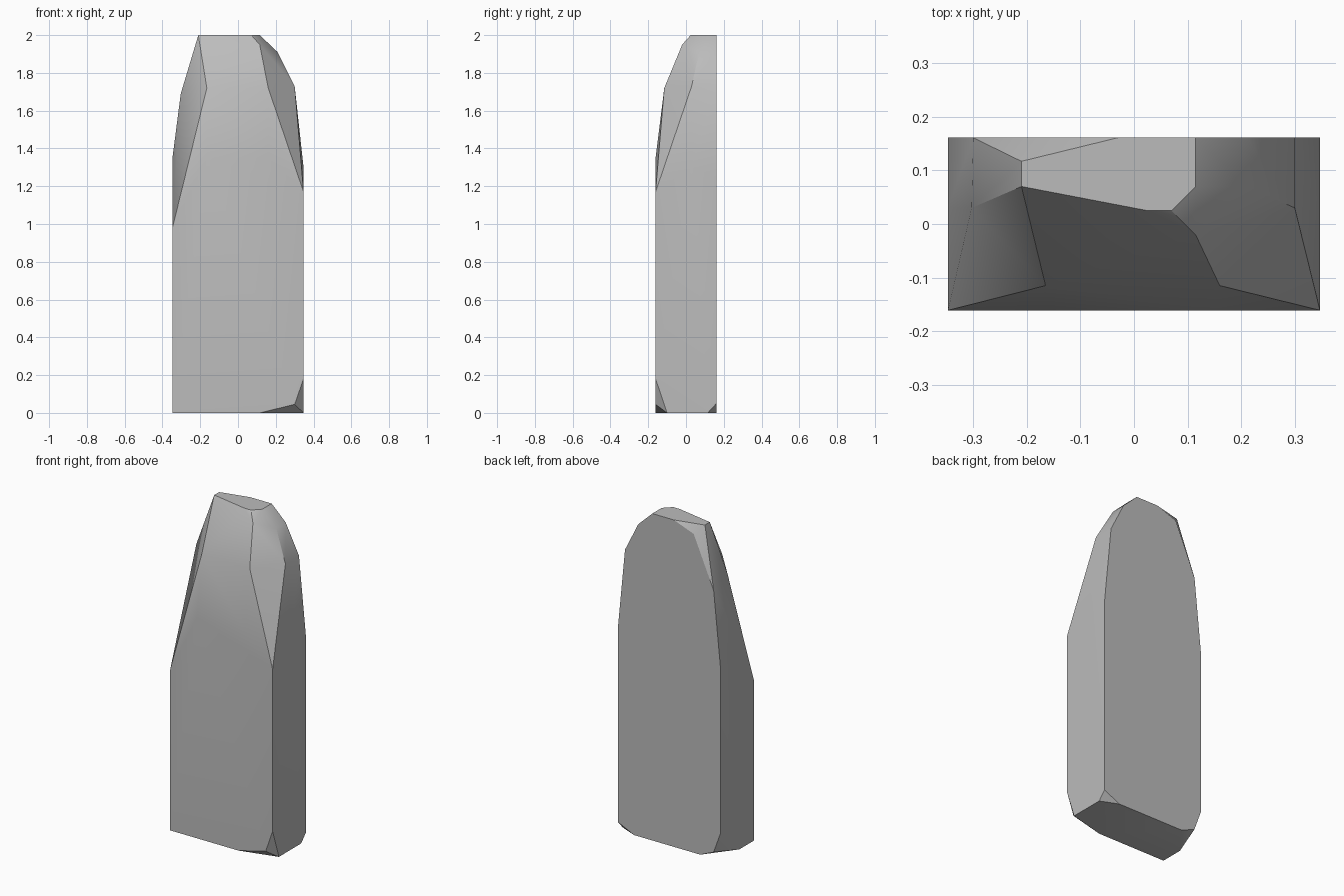
import bpy
import bmesh
from math import radians

default_cube = bpy.data.objects.get("Cube")
if default_cube:
    bpy.data.objects.remove(default_cube, do_unlink=True)

# Overall slab dimensions
SIDE, DEPTH, HEIGHT = 0.347, 0.161, 2.0


def stone_material():
    """Plain matte grey stone."""
    colour = (0.5, 0.5, 0.5, 1.0)
    material = bpy.data.materials.new("grey_stone")
    material.use_nodes = True
    material.diffuse_color = colour
    shader = material.node_tree.nodes["Principled BSDF"]
    shader.inputs["Base Color"].default_value = colour
    shader.inputs["Roughness"].default_value = 0.9
    return material


def chiselled_block(name, corners, material):
    """Wrap the corner points in one convex, faceted stone."""
    bm = bmesh.new()
    for corner in corners:
        bm.verts.new(corner)
    result = bmesh.ops.convex_hull(bm, input=bm.verts[:])
    spare = set(result["geom_interior"] + result["geom_unused"])
    spare_verts = [v for v in spare if isinstance(v, bmesh.types.BMVert)]
    bmesh.ops.delete(bm, geom=spare_verts, context="VERTS")
    bmesh.ops.dissolve_limit(bm, angle_limit=radians(0.5),
                             verts=bm.verts[:], edges=bm.edges[:])
    bmesh.ops.recalc_face_normals(bm, faces=bm.faces[:])
    mesh = bpy.data.meshes.new(name)
    bm.to_mesh(mesh)
    bm.free()
    mesh.materials.append(material)
    block = bpy.data.objects.new(name, mesh)
    bpy.context.collection.objects.link(block)
    return block


# Flat back, as an outline in x and z
back = [(x, DEPTH, z) for x, z in (
    (SIDE, 0.05), (SIDE, 1.25), (0.3, 1.73), (0.21, 1.91),
    (-0.165, 1.95), (-0.3, 1.64), (-SIDE, 1.17),
    (-SIDE, 0.17), (-0.3, 0.04))]

# Flat front, as an outline in x and z
front = [(x, -DEPTH, z) for x, z in (
    (-SIDE, 0.98), (-0.165, 1.35), (0.16, 1.35), (SIDE, 1.17),
    (SIDE, 0.18), (0.3, 0.045))]

# Small flat crown, as an outline in x and y
crown = [(x, y, HEIGHT) for x, y in (
    (-0.21, 0.07), (0.025, 0.025), (0.07, 0.025), (0.115, 0.07),
    (0.115, DEPTH), (-0.03, DEPTH), (-0.21, 0.117))]

# Worn shoulders between the crown and the sides
shoulders = [
    (-0.165, -0.115, 1.72), (0.16, -0.115, 1.72), (0.115, -0.02, 1.95),
    (0.3, 0.03, 1.73), (0.21, 0.07, 1.91),
    (-0.303, 0.03, 1.69), (-SIDE, 0.03, 1.35), (SIDE, 0.03, 1.3)]

# Base with chipped corners, as an outline in x and y
base = [(x, y, 0) for x, y in (
    (-SIDE, -DEPTH), (0.115, -DEPTH), (SIDE, -0.1), (SIDE, 0.115),
    (0.24, DEPTH), (-0.21, DEPTH), (-SIDE, -0.02))]

stone = chiselled_block("standing_stone",
                        back + front + crown + shoulders + base,
                        stone_material())

# Soft shading on the worn faces, crisp chipped edges
for obj in bpy.context.selected_objects:
    obj.select_set(False)
bpy.context.view_layer.objects.active = stone
stone.select_set(True)
bpy.ops.object.shade_smooth_by_angle(angle=radians(30))
